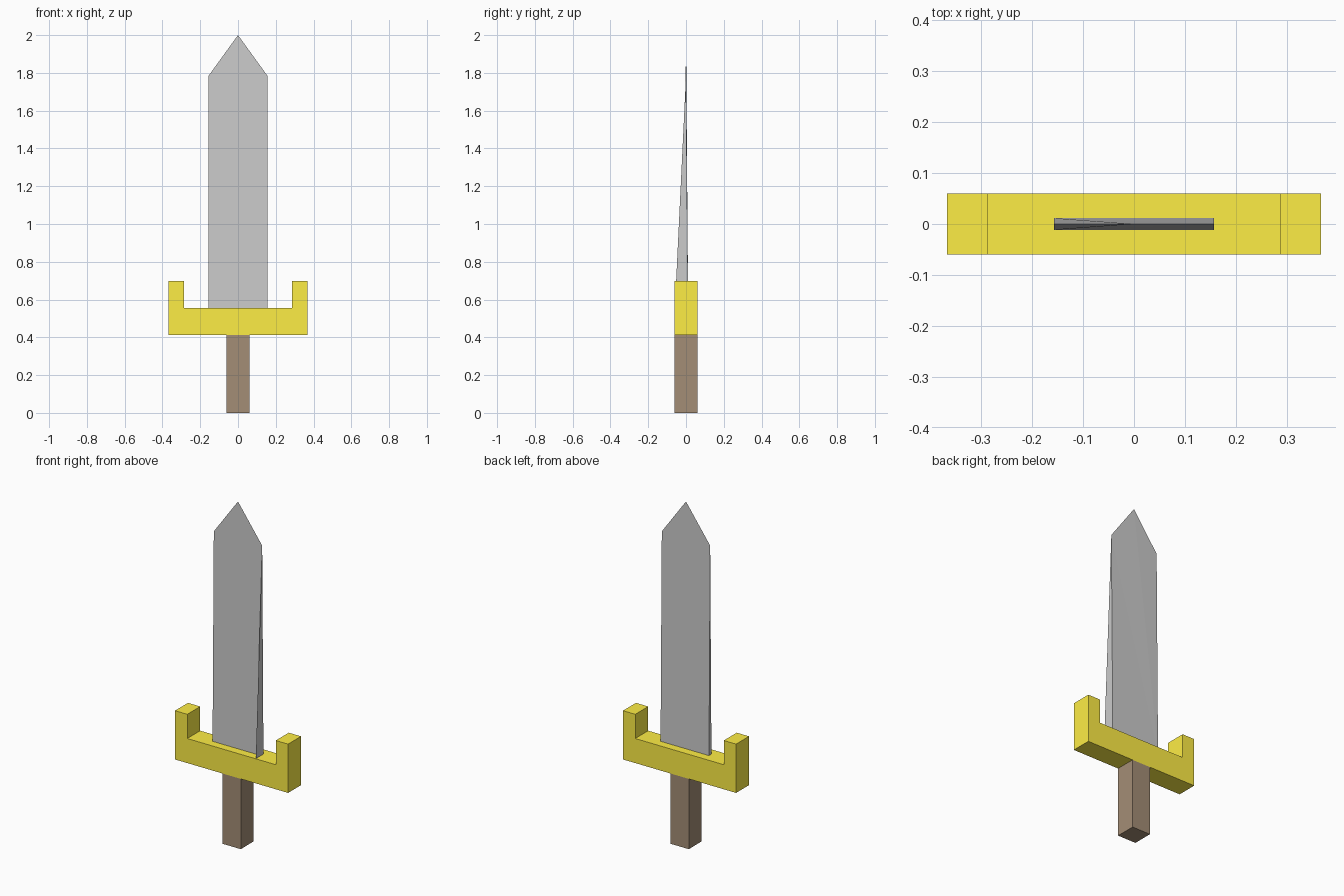
import bpy

if "Cube" in bpy.data.objects:
    bpy.data.objects.remove(bpy.data.objects["Cube"])


def make_mesh(name, verts, faces, color=None):
    me = bpy.data.meshes.new(name)
    me.from_pydata(verts, [], faces)
    me.update()
    ob = bpy.data.objects.new(name, me)
    bpy.context.collection.objects.link(ob)
    if color:
        mat = bpy.data.materials.new(name + "_material")
        mat.diffuse_color = (*color, 1)
        mat.use_nodes = True
        mat.node_tree.nodes["Principled BSDF"].inputs["Base Color"].default_value = mat.diffuse_color
        me.materials.append(mat)
    return ob


def extrude_profile(name, profile, half_depth, color):
    """Extrude an XZ outline (counter-clockwise seen from the front) along y."""
    n = len(profile)
    verts = [(x, y, z) for y in (-half_depth, half_depth) for x, z in profile]
    faces = [tuple(range(n)), tuple(reversed(range(n, 2 * n)))]
    for i in range(n):
        j = (i + 1) % n
        faces.append((j, i, i + n, j + n))
    return make_mesh(name, verts, faces, color)


GRIP_TOP, GUARD_TOP, PRONG_TOP = 0.412, 0.556, 0.698
SHOULDER, TIP = 1.783, 2.0

# Grip
extrude_profile("grip", [(-0.06, 0), (0.06, 0), (0.06, GRIP_TOP), (-0.06, GRIP_TOP)],
                0.06, (0.37, 0.27, 0.18))

# Crossguard with upturned ends, outline mirrored from its right half
right = [(0.367, GRIP_TOP), (0.367, PRONG_TOP), (0.287, PRONG_TOP), (0.287, GUARD_TOP)]
left = [(-x, z) for x, z in reversed(right)]
extrude_profile("crossguard", right + left, 0.06, (0.99, 0.85, 0.06))

# Blade: thins to a flat edge at the shoulders, with a flat pointed tip
W, T = 0.157, 0.0115
verts = [(-W, -T, GUARD_TOP), (W, -T, GUARD_TOP), (-W, T, GUARD_TOP), (W, T, GUARD_TOP),
         (-W, 0, SHOULDER), (W, 0, SHOULDER), (0, 0, TIP)]
faces = [(0, 1, 5), (0, 5, 6), (0, 6, 4),
         (3, 2, 5), (2, 6, 5), (2, 4, 6),
         (2, 0, 4), (1, 3, 5)]
make_mesh("blade", verts, faces)

# Thin fin on the right edge of the blade, flaring forward to the guard
make_mesh("blade_edge_fin", [(W, -0.059, GUARD_TOP), (W, -T, GUARD_TOP), (W, 0, SHOULDER)],
          [(0, 1, 2)])
